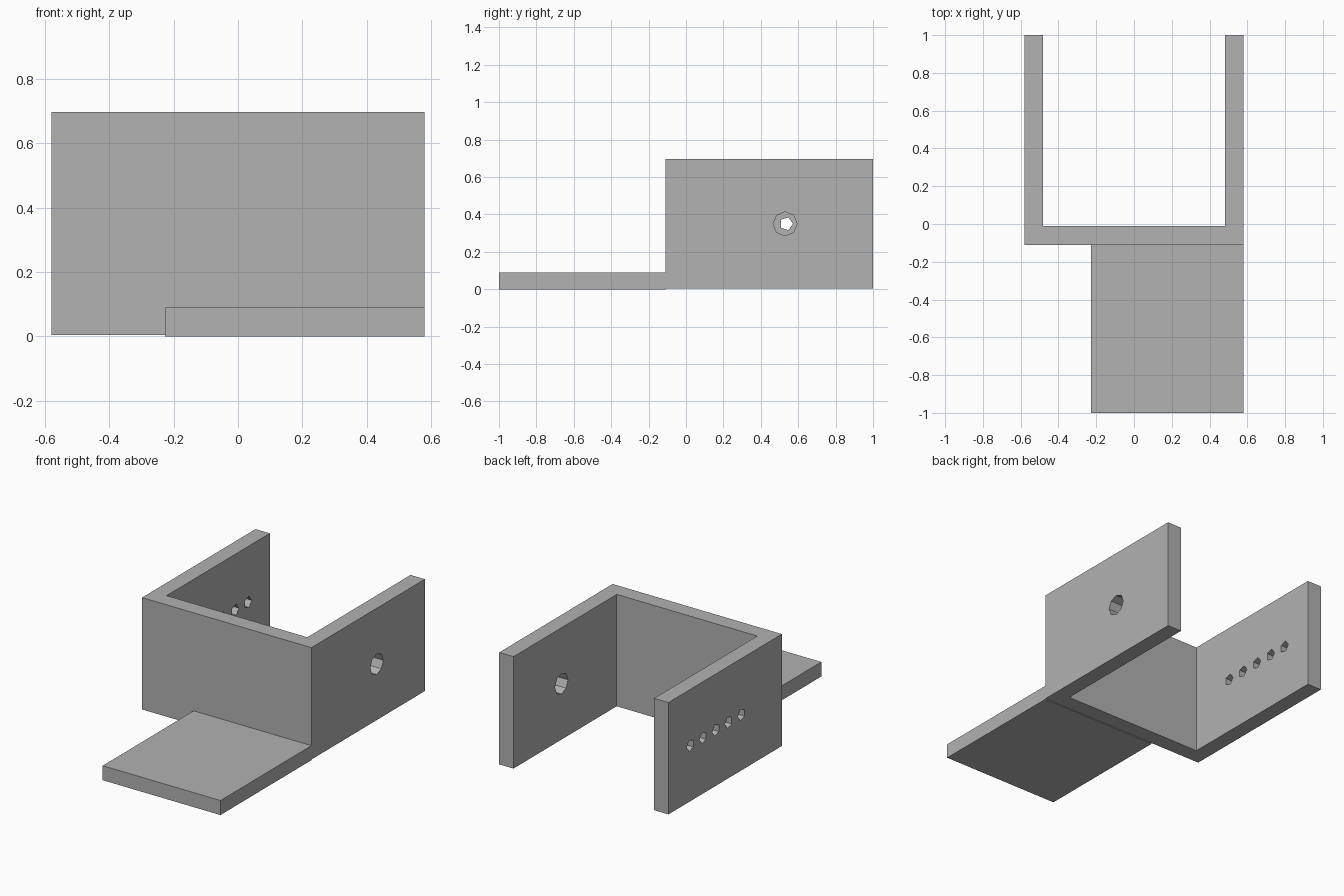
import bpy
import bmesh
from math import pi
from mathutils import Matrix

cube = bpy.data.objects.get("Cube")
if cube:
    bpy.data.objects.remove(cube, do_unlink=True)

grey = bpy.data.materials.new("plain grey")
grey.use_nodes = True
grey.diffuse_color = (0.445, 0.445, 0.445, 1)
grey.node_tree.nodes["Principled BSDF"].inputs["Base Color"].default_value = grey.diffuse_color


def link(name, bm):
    bmesh.ops.recalc_face_normals(bm, faces=bm.faces)
    mesh = bpy.data.meshes.new(name)
    bm.to_mesh(mesh)
    bm.free()
    mesh.materials.append(grey)
    obj = bpy.data.objects.new(name, mesh)
    bpy.context.collection.objects.link(obj)
    return obj


def extrude_profile(name, outline, bottom, top):
    bm = bmesh.new()
    face = bm.faces.new([bm.verts.new((x, y, bottom)) for x, y in outline])
    grown = bmesh.ops.extrude_face_region(bm, geom=[face])["geom"]
    verts = [g for g in grown if isinstance(g, bmesh.types.BMVert)]
    bmesh.ops.translate(bm, verts=verts, vec=(0, 0, top - bottom))
    return link(name, bm)


def drill(target, name, x, y, z, radius, sides):
    """Cut a faceted hole along x, with one corner pointing to the back."""
    bm = bmesh.new()
    bmesh.ops.create_cone(bm, cap_ends=True, segments=sides, radius1=radius, radius2=radius,
                          depth=0.3, matrix=Matrix.Translation((x, y, z)) @ Matrix.Rotation(pi / 2, 4, "Y"))
    cutter = link(name, bm)
    cutter.hide_render = True
    mod = target.modifiers.new(name, "BOOLEAN")
    mod.operation = "DIFFERENCE"
    mod.solver = "EXACT"
    mod.object = cutter
    bpy.context.view_layer.objects.active = target
    bpy.ops.object.modifier_apply(modifier=mod.name)
    bpy.data.objects.remove(cutter, do_unlink=True)


# U-shaped bracket: two side walls joined by a front wall
W, INNER = 0.58, 0.482
FRONT, INNER_FRONT, BACK = -0.11, -0.01, 1.0
bracket = extrude_profile("bracket_walls", [
    (-W, FRONT), (W, FRONT), (W, BACK), (INNER, BACK),
    (INNER, INNER_FRONT), (-INNER, INNER_FRONT), (-INNER, BACK), (-W, BACK)], 0.004, 0.697)

# One large hole in the left wall, a row of small ones in the right wall
drill(bracket, "large_hole_cutter", 0.53, 0.53, 0.35, 0.064, 8)
for i in range(5):
    drill(bracket, "small_hole_cutter", -0.53, 0.286 + i * 0.125, 0.35, 0.036, 5)

# Mounting plate reaching forward, flush with the left wall
extrude_profile("mounting_plate", [(-0.227, -1), (W, -1), (W, FRONT), (-0.227, FRONT)], 0, 0.09)
